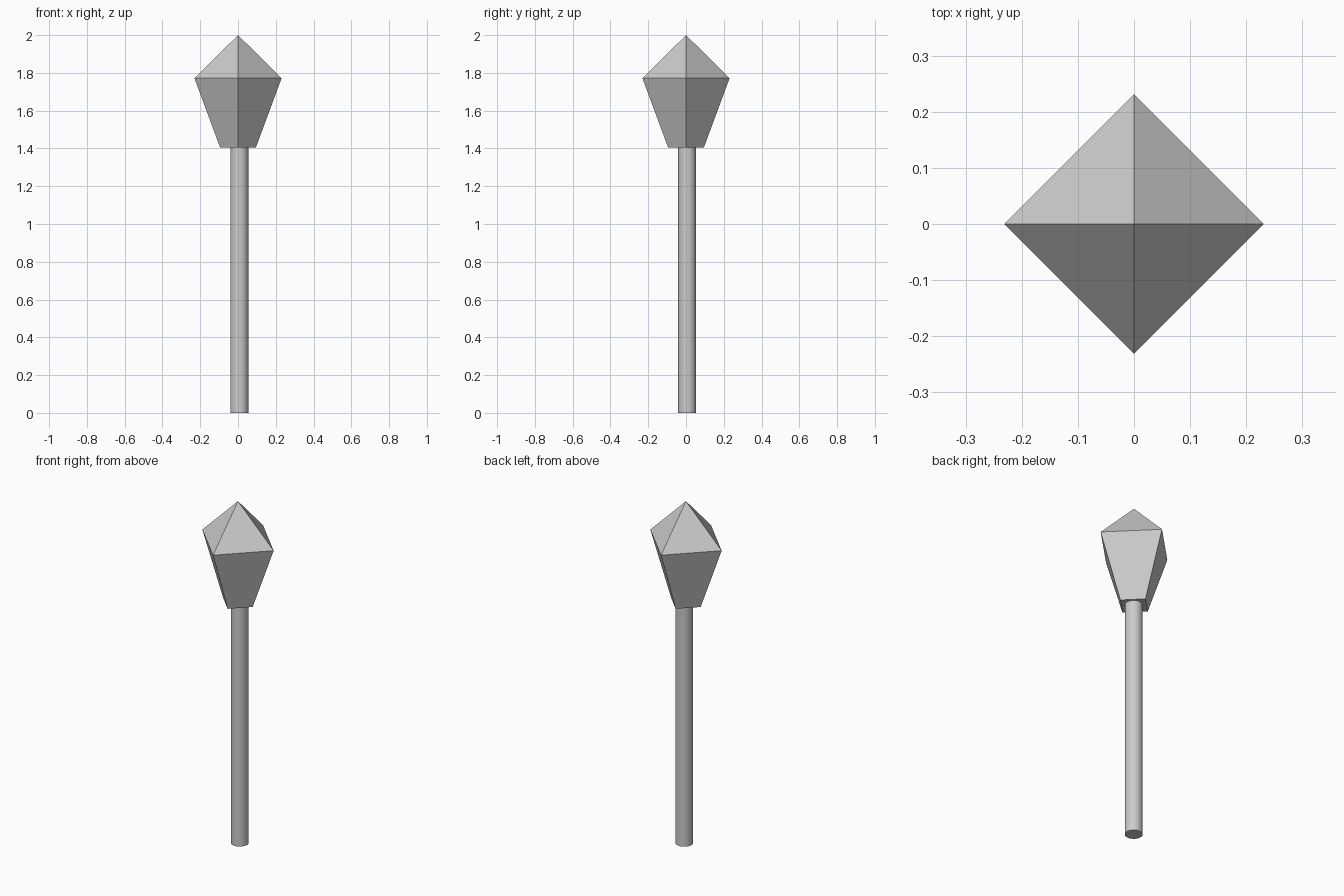
import bpy
from math import radians

if "Cube" in bpy.data.objects:
    bpy.data.objects.remove(bpy.data.objects["Cube"])


def cone(name, sides, r_bottom, r_top, z0, z1, x=0, y=0):
    bpy.ops.mesh.primitive_cone_add(vertices=sides, radius1=r_bottom, radius2=r_top,
                                    depth=z1 - z0, location=(x, y, (z0 + z1) / 2))
    ob = bpy.context.object
    ob.name = name
    return ob


# Round shaft, slightly off the head's axis
shaft = cone("shaft", 32, 0.0475, 0.0475, 0, 1.406, 0.007, 0.006)
bpy.ops.object.shade_smooth_by_angle(angle=radians(30))

# Four-sided head: tapered body plus pyramid tip, as one closed mesh
head_mesh = bpy.data.meshes.new("head")
verts = []
for r, z in ((0.095, 1.406), (0.231, 1.772)):
    verts += [(r, 0, z), (0, r, z), (-r, 0, z), (0, -r, z)]
verts.append((0, 0, 2))
faces = [(3, 2, 1, 0)]
for i in range(4):
    j = (i + 1) % 4
    faces += [(i, j, j + 4, i + 4), (i + 4, j + 4, 8)]
head_mesh.from_pydata(verts, [], faces)
head = bpy.data.objects.new("head", head_mesh)
bpy.context.collection.objects.link(head)
